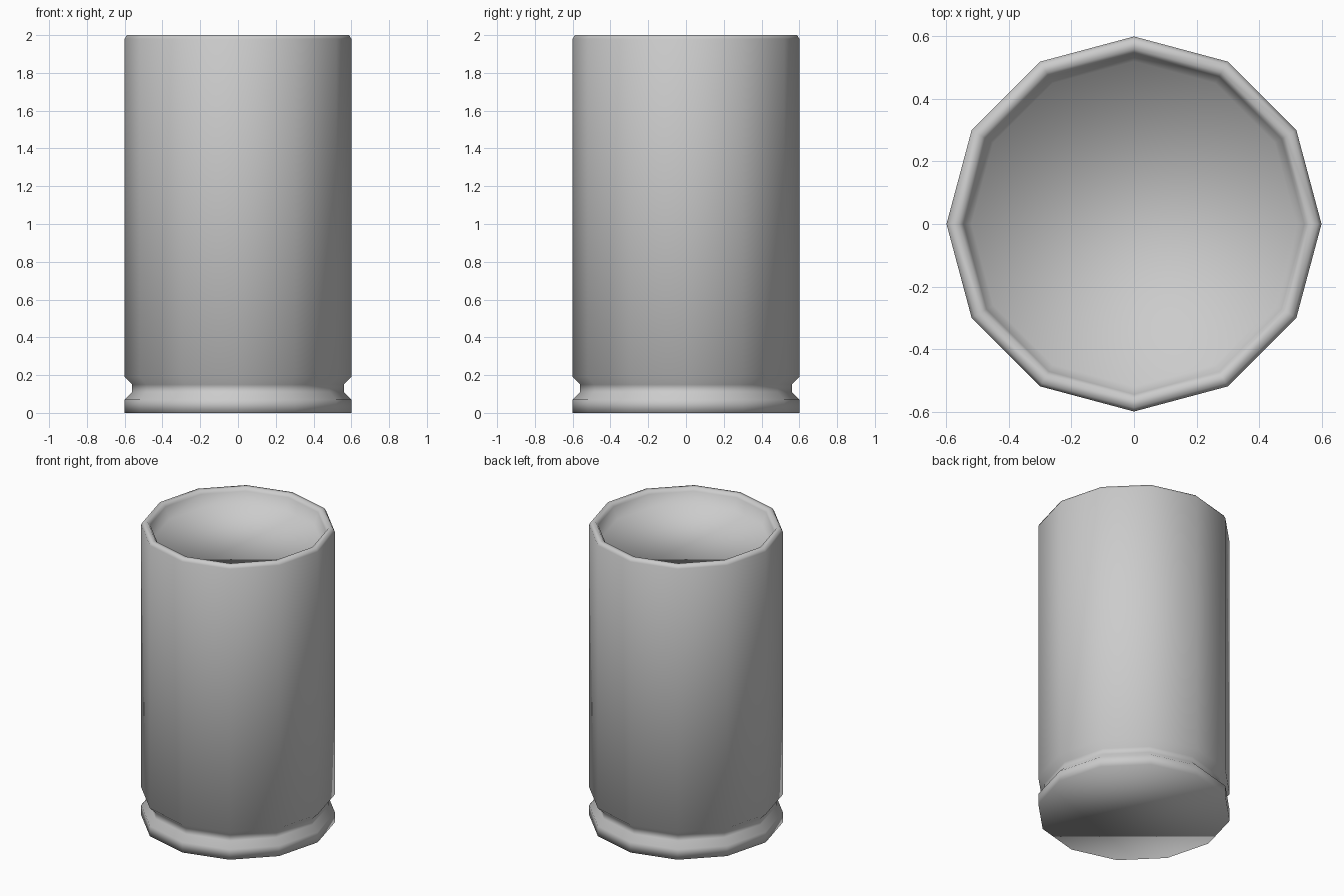
import bpy, bmesh
from math import sin, cos, pi

SIDES = 12

cube = bpy.data.objects.get("Cube")
if cube:
    bpy.data.objects.remove(cube, do_unlink=True)

# Plain grey metal
metal = bpy.data.materials.new("grey metal")
metal.use_nodes = True
grey = (0.6, 0.6, 0.6, 1)
metal.diffuse_color = grey
metal.node_tree.nodes["Principled BSDF"].inputs["Base Color"].default_value = grey


def lathe(name, profile):
    """Turn a (radius, height) profile into a capped low-poly solid."""
    bm = bmesh.new()
    rings = [[bm.verts.new((r * cos(2 * pi * i / SIDES), r * sin(2 * pi * i / SIDES), z))
              for i in range(SIDES)] for r, z in profile]
    for low, high in zip(rings, rings[1:]):
        for i in range(SIDES):
            j = (i + 1) % SIDES
            bm.faces.new((low[i], low[j], high[j], high[i]))
    bm.faces.new(rings[0][::-1])
    bm.faces.new(rings[-1])
    for face in bm.faces:
        face.smooth = True
    mesh = bpy.data.meshes.new(name)
    bm.to_mesh(mesh)
    bm.free()
    mesh.materials.append(metal)
    obj = bpy.data.objects.new(name, mesh)
    bpy.context.collection.objects.link(obj)
    return obj


base_flange = [(0.6, 0), (0.6, 0.07)]
groove = [(0.56, 0.11), (0.56, 0.15)]
wall = [(0.6, 0.19), (0.6, 1.98)]
rim = [(0.588, 2.0), (0.56, 2.0), (0.545, 1.98)]
recess = [(0.52, 1.9)]
lathe("casing", base_flange + groove + wall + rim + recess)
